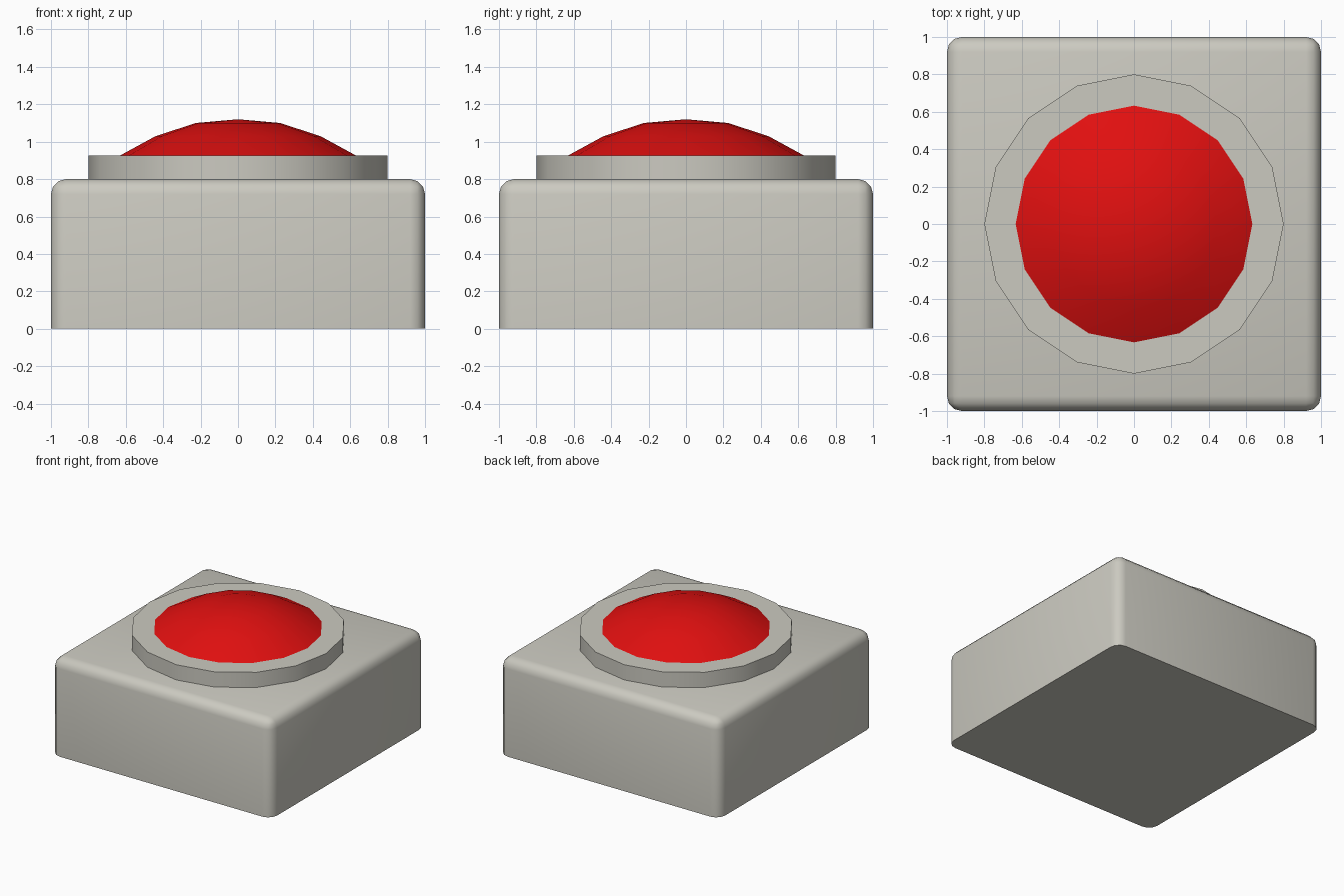
import bpy
import bmesh
from math import cos, sin, tau, radians

cube = bpy.data.objects.get("Cube")
if cube:
    bpy.data.objects.remove(cube, do_unlink=True)

SIDES = 16


def make_material(name, color):
    mat = bpy.data.materials.new(name)
    mat.use_nodes = True
    mat.diffuse_color = color
    mat.node_tree.nodes["Principled BSDF"].inputs["Base Color"].default_value = color
    return mat


def finish(bm, name, mat, angle):
    bmesh.ops.recalc_face_normals(bm, faces=bm.faces[:])
    mesh = bpy.data.meshes.new(name)
    bm.to_mesh(mesh)
    bm.free()
    mesh.materials.append(mat)
    obj = bpy.data.objects.new(name, mesh)
    bpy.context.collection.objects.link(obj)
    bpy.ops.object.select_all(action="DESELECT")
    obj.select_set(True)
    bpy.context.view_layer.objects.active = obj
    bpy.ops.object.shade_smooth_by_angle(angle=radians(angle))
    return obj


def ring(bm, radius, z):
    return [bm.verts.new((radius * cos(tau * i / SIDES), radius * sin(tau * i / SIDES), z))
            for i in range(SIDES)]


def bridge(bm, lower, upper):
    for i in range(SIDES):
        j = (i + 1) % SIDES
        bm.faces.new((lower[i], lower[j], upper[j], upper[i]))


grey = make_material("warm grey", (0.60, 0.59, 0.53, 1))
red = make_material("red", (0.75, 0.005, 0.005, 1))

# Square housing, rounded everywhere except around the flat bottom
bm = bmesh.new()
bmesh.ops.create_cube(bm, size=2)
for v in bm.verts:
    v.co.z = 0.8 if v.co.z > 0 else 0
rounded = [e for e in bm.edges if max(v.co.z for v in e.verts) > 0.5]
bmesh.ops.bevel(bm, geom=rounded, offset=0.08, offset_type="OFFSET",
                segments=3, profile=0.5, affect="EDGES")
finish(bm, "housing", grey, 40)

# Raised collar, open underneath the dome
bm = bmesh.new()
rings = [ring(bm, r, z) for r, z in ((0.8, 0.79), (0.8, 0.925), (0.63, 0.925))]
for a, b in zip(rings, rings[1:]):
    bridge(bm, a, b)
finish(bm, "collar", grey, 40)

# Domed push button
bm = bmesh.new()
rings = [ring(bm, r, z) for r, z in ((0.64, 0.921), (0.44, 1.03), (0.225, 1.1))]
for a, b in zip(rings, rings[1:]):
    bridge(bm, a, b)
tip = bm.verts.new((0, 0, 1.12))
for i in range(SIDES):
    bm.faces.new((rings[-1][i], rings[-1][(i + 1) % SIDES], tip))
finish(bm, "button_dome", red, 40)
